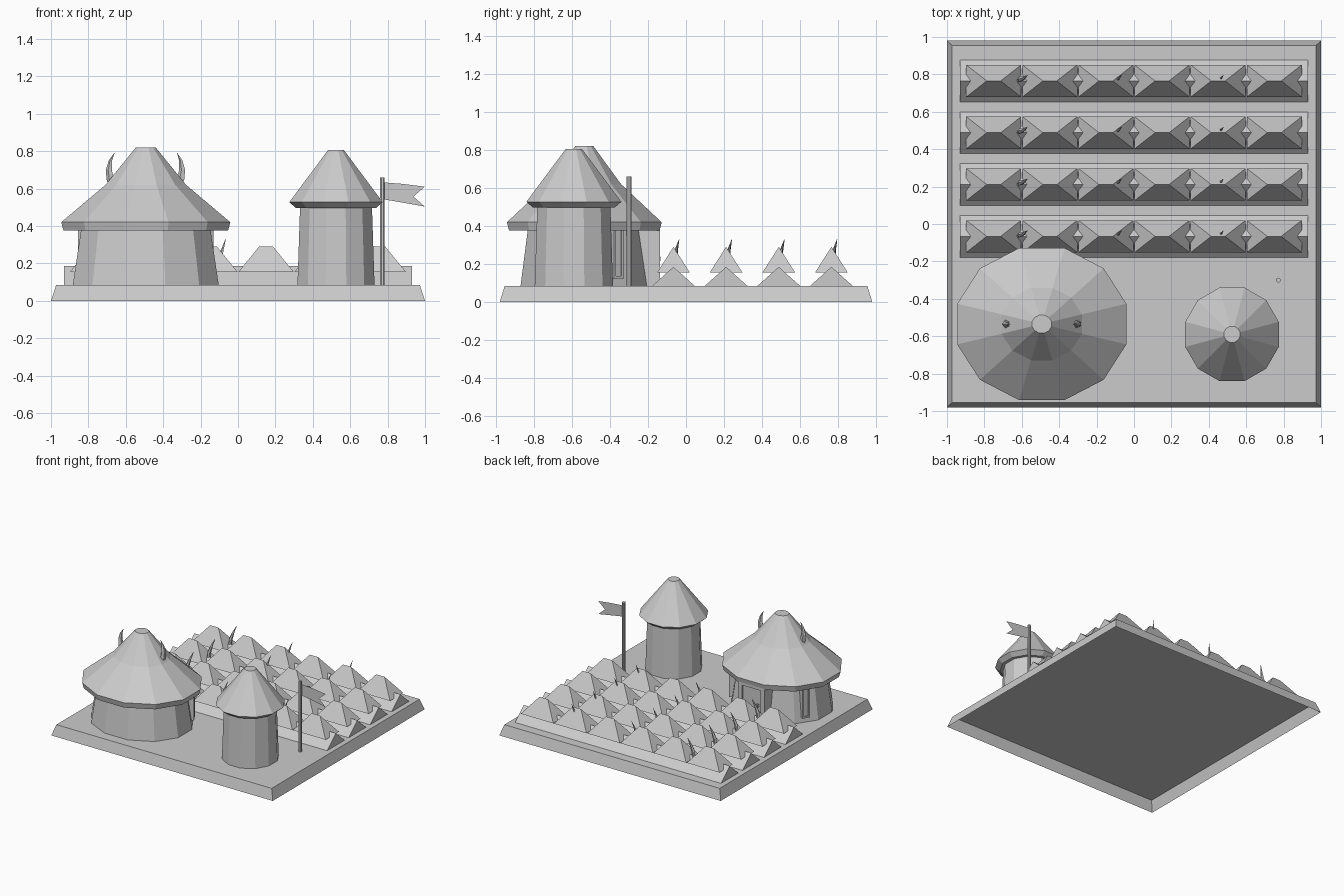
import bpy, bmesh
from math import sin, cos, pi, radians
from mathutils import Matrix, Vector

cube = bpy.data.objects.get("Cube")
if cube:
    bpy.data.objects.remove(cube, do_unlink=True)

clay = bpy.data.materials.new("pale_grey")
clay.use_nodes = True
GREY = (0.6, 0.6, 0.6, 1)
clay.diffuse_color = GREY
clay.node_tree.nodes["Principled BSDF"].inputs["Base Color"].default_value = GREY


def loft(name, rings, bottom=True, top=True):
    """Bridge equal-sized rings of points, optionally capping the ends."""
    bm = bmesh.new()
    loops = [[bm.verts.new(p) for p in ring] for ring in rings]
    for a, b in zip(loops, loops[1:]):
        for i in range(len(a)):
            j = (i + 1) % len(a)
            bm.faces.new((a[i], a[j], b[j], b[i]))
    if bottom:
        bm.faces.new(loops[0][::-1])
    if top:
        bm.faces.new(loops[-1])
    bmesh.ops.remove_doubles(bm, verts=bm.verts, dist=0.0005)
    mesh = bpy.data.meshes.new(name)
    bm.to_mesh(mesh)
    bm.free()
    mesh.materials.append(clay)
    ob = bpy.data.objects.new(name, mesh)
    bpy.context.collection.objects.link(ob)
    return ob


def ring(x, y, z, r, n=12, squash=1.0):
    """Regular polygon ring; r reaches the middle of each side."""
    R = r / cos(pi / n)
    angles = [(k + 0.5) * 2 * pi / n for k in range(n)]
    return [(x + R * cos(a), y + R * squash * sin(a), z) for a in angles]


def rect(x, y, z, hx, hy):
    return [(x - hx, y - hy, z), (x + hx, y - hy, z),
            (x + hx, y + hy, z), (x - hx, y + hy, z)]


def lathe(name, x, y, profile, n=12, squash=1.0, top=True):
    """Turned shell, open underneath."""
    rings = [ring(x, y, z, r, n, squash) for r, z in profile]
    return loft(name, rings, bottom=False, top=top)


def horn(name, path):
    """Curved spike through (x, y, z, radius) stations."""
    return loft(name, [ring(x, y, z, r, 5) for x, y, z, r in path], bottom=False)


def box(name, frame, lo, hi):
    """Box in a wall frame: u along the wall, v outward, z up."""
    c = [(a + b) / 2 for a, b in zip(lo, hi)]
    hx, hy = (hi[0] - lo[0]) / 2, (hi[1] - lo[1]) / 2
    ob = loft(name, [rect(c[0], c[1], z, hx, hy) for z in (lo[2], hi[2])])
    ob.data.transform(frame)
    return ob


# Ground slab, hollow underneath
G = 0.085
loft("ground_slab", [rect(0, 0, 0, 1, 0.98), rect(0, 0, G, 0.972, 0.954)],
     bottom=False)

# Crop rows: ridged bed, hipped mounds and sprouts
for row in range(4):
    y = -0.066 + row * 0.277
    bed = [rect(0, y, G, 0.93, 0.112), rect(0, y, 0.185, 0.93, 0)]
    loft("crop_bed", bed, bottom=False, top=False)
    for i in range(6):
        x = (i - 2.5) * 0.3
        loft("crop_mound", [rect(x, y, 0.155, 0.147, 0.086),
                            rect(x, y, 0.29, 0.037, 0)], top=False)
    for x, s in ((-0.6, 1.0), (-0.09, 0.8), (0.46, 0.6)):
        horn("sprout", [(x - 0.015 * s, y + 0.005, 0.15, 0.009 * s),
                        (x - 0.008 * s, y + 0.008, 0.22, 0.012 * s),
                        (x + 0.008 * s, y + 0.014, 0.27, 0.008 * s),
                        (x + 0.03 * s, y + 0.03, 0.33, 0.001)])

# Round hut
HX, HY, SQ = -0.493, -0.535, 0.9
lathe("hut_wall", HX, HY, [(0.39, G), (0.345, 0.385)], squash=0.86, top=False)
lathe("hut_roof", HX, HY, [(0.325, 0.375), (0.44, 0.375), (0.452, 0.42),
                           (0.215, 0.62), (0.053, 0.82)], squash=SQ)
for side in (-1, 1):
    horn("roof_horn", [(HX + side * 0.17, HY, 0.59, 0.018),
                       (HX + side * 0.188, HY, 0.65, 0.018),
                       (HX + side * 0.196, HY, 0.70, 0.014),
                       (HX + side * 0.188, HY, 0.75, 0.008),
                       (HX + side * 0.168, HY, 0.79, 0.001)])


def wall_frame(angle, dist):
    a = radians(angle)
    pos = Vector((HX + dist * cos(a), HY + dist * SQ * sin(a), 0))
    return Matrix.Translation(pos) @ Matrix.Rotation(a - pi / 2, 4, 'Z')


# Hut doorway standing out from the back wall
door = wall_frame(90, 0.36)
for s in (-1, 1):
    box("door_jamb", door, (s * 0.1 - 0.018, -0.04, G), (s * 0.1 + 0.018, 0.074, 0.365))
box("door_lintel", door, (-0.118, -0.04, 0.36), (0.118, 0.074, 0.39))
box("door_panel", door, (-0.085, -0.04, G), (0.085, 0.062, 0.362))
box("door_handle", door, (-0.06, 0.06, 0.215), (-0.045, 0.078, 0.24))

# Tall narrow windows beside the door
for angle in (30, 150):
    win = wall_frame(angle, 0.36)
    for s in (-1, 1):
        box("window_jamb", win, (s * 0.024 - 0.007, -0.03, 0.13),
            (s * 0.024 + 0.007, 0.04, 0.38))
    box("window_sill", win, (-0.031, -0.03, 0.125), (0.031, 0.04, 0.137))
    box("window_pane", win, (-0.02, -0.03, 0.135), (0.02, 0.03, 0.38))

# Tower
TX, TY = 0.524, -0.59
lathe("tower_wall", TX, TY, [(0.206, G), (0.192, 0.51)], top=False)
lathe("tower_roof", TX, TY, [(0.185, 0.497), (0.215, 0.497), (0.25, 0.527),
                             (0.043, 0.805)])

# Flagpole and swallow-tailed flag
lathe("flagpole", 0.772, -0.30, [(0.012, G), (0.012, 0.66)], n=8)
outline = [(0.775, 0.633), (0.88, 0.625), (0.998, 0.61), (0.938, 0.557),
           (0.998, 0.504), (0.88, 0.525), (0.775, 0.543)]
loft("flag", [[(x, -0.295, z) for x, z in outline]], bottom=False)
